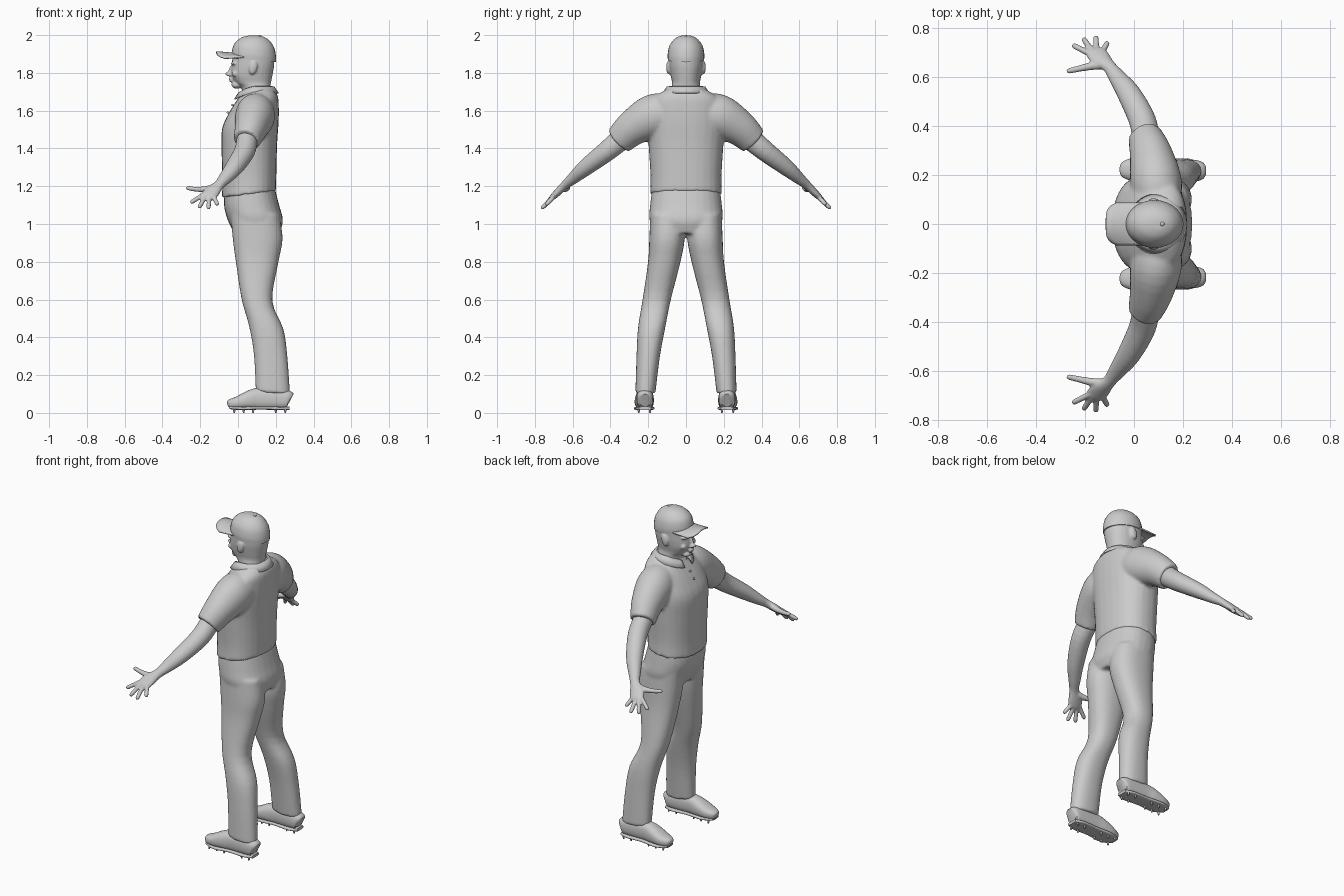
import bpy, bmesh
from math import cos, sin, pi, copysign
from mathutils import Vector, Matrix

cube = bpy.data.objects.get("Cube")
if cube:
    bpy.data.objects.remove(cube)

GREY = (0.6, 0.6, 0.6, 1)
mat = bpy.data.materials.new("matte grey")
mat.use_nodes = True
mat.diffuse_color = GREY
mat.node_tree.nodes["Principled BSDF"].inputs["Base Color"].default_value = GREY

X, Y, Z = Vector((1, 0, 0)), Vector((0, 1, 0)), Vector((0, 0, 1))
SIDES = (1, -1)
STEPS = 4


def spline(rows):
    """Smoothly subdivide a list of stations."""
    p = [Vector(r) for r in rows]
    p = [2 * p[0] - p[1]] + p + [2 * p[-1] - p[-2]]
    out = []
    for a, b, c, d in zip(p, p[1:], p[2:], p[3:]):
        for k in range(STEPS):
            t = k / STEPS
            out.append(b + (c - a) * t / 2 + (a - 2.5 * b + 2 * c - d / 2) * t * t
                       + (1.5 * (b - c) + (d - a) / 2) * t ** 3)
    return out + [p[-2]]


def loft(bm, rows, side=1, ref=None, tilt=0, power=2, segs=28):
    """Stations x, y, z, half width, half depth; level rings unless ref is given."""
    st = spline(rows)
    rings = []
    for i, s in enumerate(st):
        c = Vector(s[:3])
        u, v = X + Z * tilt, Y
        if ref:
            n = (Vector(st[min(i + 1, len(st) - 1)][:3]) - Vector(st[max(i - 1, 0)][:3])).normalized()
            u = (ref - n * ref.dot(n)).normalized()
            v = n.cross(u)
        ring = []
        for k in range(segs):
            ca, sa = cos(2 * pi * k / segs), sin(2 * pi * k / segs)
            q = c + u * s[3] * copysign(abs(ca) ** (2 / power), ca) \
                + v * s[4] * copysign(abs(sa) ** (2 / power), sa)
            ring.append(bm.verts.new((q.x, q.y * side, q.z)))
        rings.append(ring)
    for a, b in zip(rings, rings[1:]):
        for k in range(segs):
            j = (k + 1) % segs
            bm.faces.new((a[k], a[j], b[j], b[k]))
    bm.faces.new(rings[0])
    bm.faces.new(rings[-1])


def ball(bm, loc, size, turn=0):
    m = Matrix.Translation(loc) @ Matrix.Rotation(turn, 4, 'Y') @ Matrix.Diagonal((*size, 1))
    bmesh.ops.create_uvsphere(bm, u_segments=16, v_segments=10, radius=1, matrix=m)


def finish(name, bm, voxel=0, smooth=0, thick=0):
    bmesh.ops.recalc_face_normals(bm, faces=bm.faces[:])
    me = bpy.data.meshes.new(name)
    bm.to_mesh(me)
    bm.free()
    me.materials.append(mat)
    ob = bpy.data.objects.new(name, me)
    bpy.context.collection.objects.link(ob)
    bpy.ops.object.select_all(action='DESELECT')
    ob.select_set(True)
    bpy.context.view_layer.objects.active = ob
    bpy.ops.object.shade_smooth_by_angle(angle=0.8)
    if thick:
        sol = ob.modifiers.new("thickness", 'SOLIDIFY')
        sol.thickness = thick
        sol.offset = 0
    if voxel:
        rm = ob.modifiers.new("blend", 'REMESH')
        rm.mode = 'VOXEL'
        rm.voxel_size = voxel
        rm.use_smooth_shade = True
    if smooth:
        sm = ob.modifiers.new("soften", 'SMOOTH')
        sm.iterations = smooth
    return ob


# Shirt: torso with two sleeves blended in
bm = bmesh.new()
loft(bm, [(.058, 0, 1.157, .143, .19), (.06, 0, 1.25, .143, .188), (.06, 0, 1.4, .147, .197),
          (.065, 0, 1.52, .15, .205), (.083, 0, 1.6, .133, .2), (.1, 0, 1.66, .112, .18),
          (.105, 0, 1.7, .088, .125), (.1, 0, 1.72, .075, .085)], tilt=.12, power=2.3)
for s in SIDES:
    loft(bm, [(.1, .06, 1.59, .09, .1), (.09, .17, 1.57, .105, .118), (.07, .28, 1.51, .088, .096),
              (.045, .357, 1.44, .07, .078)], s, ref=X)
finish("shirt", bm, .009, 6)

# Trousers: pelvis with two legs
bm = bmesh.new()
loft(bm, [(.062, 0, 1.2, .13, .178), (.072, 0, 1.1, .146, .19), (.092, 0, 1.02, .146, .193),
          (.1, 0, .95, .12, .15)], power=2.3)
for s in SIDES:
    loft(bm, [(.09, .1, 1.06, .13, .088), (.103, .1, .93, .133, .094), (.1, .115, .8, .113, .086),
              (.1, .155, .6, .082, .075), (.15, .182, .45, .091, .072), (.173, .2, .3, .089, .062),
              (.185, .215, .105, .091, .053)], s, tilt=-.08, power=2.3)
finish("trousers", bm, .009, 6)

# Arms and hands
FINGERS = [((-.188, .698, 1.152), (-.252, .73, 1.112)), ((-.175, .71, 1.142), (-.207, .757, 1.085)),
           ((-.153, .71, 1.138), (-.156, .766, 1.08)), ((-.13, .7, 1.145), (-.107, .742, 1.1))]
for s, label in zip(SIDES, ("far", "near")):
    bm = bmesh.new()
    loft(bm, [(.05, .33, 1.46, .055, .06), (.035, .42, 1.385, .055, .054), (-.02, .53, 1.3, .048, .044),
              (-.07, .6, 1.24, .035, .031), (-.1, .64, 1.207, .028, .023), (-.137, .675, 1.172, .042, .02),
              (-.158, .703, 1.145, .04, .016), (-.163, .716, 1.133, .025, .008)], s, ref=X)
    for base, tip in FINGERS:
        a, b = Vector(base), Vector(tip)
        a -= (b - a) * .3
        rows = [(*a.lerp(b, t), r, r) for t, r in ((0, .013), (.5, .012), (.9, .011), (1, .004))]
        loft(bm, rows, s, ref=X + Y * .3, segs=12)
    loft(bm, [(-.11, .647, 1.2, .018, .016), (-.165, .645, 1.185, .017, .017), (-.22, .634, 1.184, .013, .013),
              (-.265, .624, 1.19, .011, .011), (-.275, .622, 1.191, .004, .004)], s, ref=Z, segs=12)
    finish(label + "_arm", bm, .005, 3)

# Head: skull, neck and facial features
bm = bmesh.new()
loft(bm, [(.1, 0, 1.66, .08, .082), (.095, 0, 1.72, .077, .077), (.08, 0, 1.75, .095, .074),
          (.073, 0, 1.79, .11, .082), (.08, 0, 1.85, .112, .09), (.083, 0, 1.92, .105, .087),
          (.09, 0, 1.96, .06, .05)], power=2.2)
ball(bm, (-.005, 0, 1.736), (.03, .033, .02))
ball(bm, (-.046, 0, 1.795), (.022, .012, .012))
ball(bm, (-.038, 0, 1.818), (.011, .008, .03), .4)
ball(bm, (-.036, 0, 1.768), (.013, .022, .006))
ball(bm, (-.034, 0, 1.757), (.013, .019, .006))
for s in SIDES:
    ball(bm, (-.018, .036 * s, 1.85), (.02, .028, .009))
    ball(bm, (-.014, .042 * s, 1.795), (.018, .022, .018))
    ball(bm, (-.045, .01 * s, 1.79), (.01, .008, .007))
    ball(bm, (.08, .092 * s, 1.828), (.022, .013, .037), .2)
finish("head", bm, .005, 3)

# Cap crown and top button
bm = bmesh.new()
loft(bm, [(.084, 0, 1.868, .117, .096), (.084, 0, 1.9, .117, .097), (.086, 0, 1.945, .105, .087),
          (.092, 0, 1.98, .073, .06), (.1, 0, 1.995, .035, .03), (.104, 0, 1.998, .004, .004)], tilt=-.1)
ball(bm, (.115, 0, 1.995), (.009, .009, .005))
finish("cap_crown", bm)

# Cap brim: drooping sheet with rounded corners
bm = bmesh.new()
N, M = 16, 6
grid = []
for i in range(N + 1):
    v = 2 * i / N - 1
    tip = -.115 + .045 * abs(v) ** 5
    row = []
    for j in range(M + 1):
        t = j / M
        z = 1.897 + .014 * t - (.014 + .02 * t) * v * v
        row.append(bm.verts.new((.04 + (tip - .04) * t, .086 * v, z)))
    grid.append(row)
for a, b in zip(grid, grid[1:]):
    for j in range(M):
        bm.faces.new((a[j], a[j + 1], b[j + 1], b[j]))
finish("cap_brim", bm, thick=.008)

# Collar: turned-down band, open at the front
bm = bmesh.new()
N = 32
prev = None
for i in range(N + 1):
    a = pi + .3 + (2 * pi - .6) * i / N
    front = max(0, -cos(a))
    drop = .035 * front ** 2
    col = []
    for rx, ry, z in ((.083, .085, 1.705), (.086, .088, 1.727), (.096, .1, 1.724), (.118, .122, 1.692)):
        col.append(bm.verts.new((.095 + rx * cos(a), ry * sin(a), z - drop)))
    if prev:
        for k in range(len(col) - 1):
            bm.faces.new((prev[k], prev[k + 1], col[k + 1], col[k]))
    prev = col
finish("collar", bm, thick=.007)

# Shirt buttons
bm = bmesh.new()
for x, z in ((-.028, 1.63), (-.054, 1.59)):
    ball(bm, (x, 0, z), (.007, .006, .006))
finish("buttons", bm)

# Shoes with flat soles and studs
for s, label in zip(SIDES, ("far", "near")):
    bm = bmesh.new()
    loft(bm, [(-.056, .222, .044, .012, .01), (-.045, .222, .047, .032, .024), (0, .222, .054, .049, .034),
              (.06, .22, .068, .05, .05), (.11, .218, .075, .045, .058), (.2, .217, .075, .045, .058),
              (.262, .217, .07, .042, .05), (.276, .217, .065, .028, .035)], s, ref=Y, power=2.5)
    # Sole
    loft(bm, [(-.045, .222, .028, .03, .008), (.02, .222, .024, .054, .009), (.12, .219, .026, .047, .009),
              (.22, .217, .024, .05, .009), (.272, .217, .024, .032, .009)], s, ref=Y, power=4)
    for x in (-.02, .03, .08, .2, .25):
        for y in (-.03, .03):
            m = Matrix.Translation((x, (.22 + y) * s, .012))
            bmesh.ops.create_cone(bm, cap_ends=True, segments=8, radius1=.004, radius2=.008,
                                  depth=.024, matrix=m)
    finish(label + "_shoe", bm)
